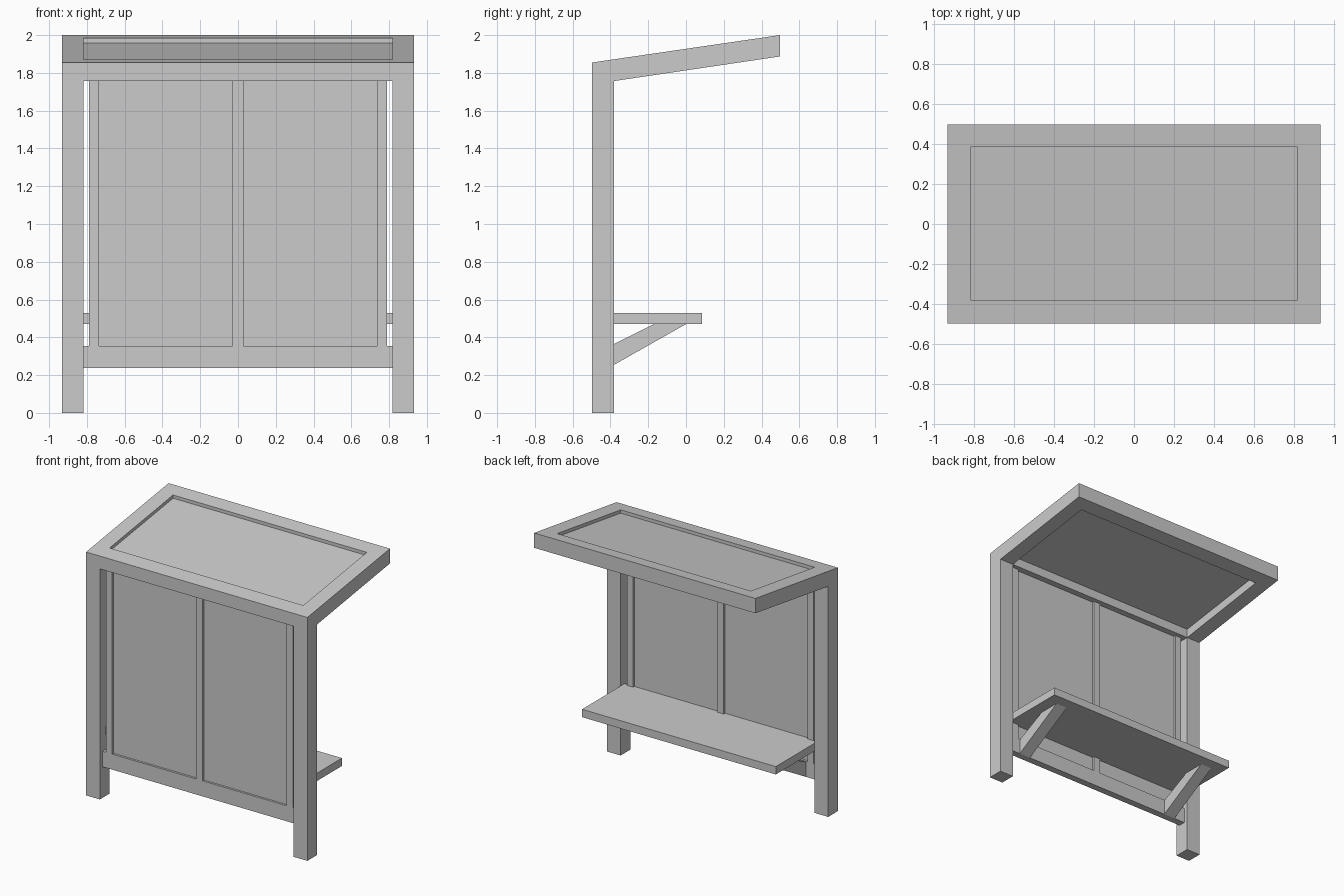
import bpy, bmesh

if "Cube" in bpy.data.objects:
    bpy.data.objects.remove(bpy.data.objects["Cube"])

def prism(name, profile, spans):
    """Extrude a (y, z) profile along x, once per (x0, x1) span."""
    bm = bmesh.new()
    for x0, x1 in spans:
        face = bm.faces.new([bm.verts.new((x0, y, z)) for y, z in profile])
        ext = bmesh.ops.extrude_face_region(bm, geom=[face])
        moved = [v for v in ext["geom"] if isinstance(v, bmesh.types.BMVert)]
        bmesh.ops.translate(bm, verts=moved, vec=(x1 - x0, 0, 0))
    bmesh.ops.recalc_face_normals(bm, faces=bm.faces)
    mesh = bpy.data.meshes.new(name)
    bm.to_mesh(mesh)
    bm.free()
    obj = bpy.data.objects.new(name, mesh)
    bpy.context.collection.objects.link(obj)
    return obj

def rect(y0, y1, z0, z1):
    return [(y0, z0), (y1, z0), (y1, z1), (y0, z1)]

def both(a, b):
    return [(-b, -a), (a, b)]

W, D = 0.933, 0.497          # half width and half depth
INNER, POST_BACK = 0.817, -0.38
EAVE = 1.757                 # underside of the roof at the posts
SLOPE = 0.146

def roof_z(y, drop=0.0):
    return 1.855 + SLOPE * (y + D) - drop

# Two square posts
prism("posts", rect(-D, POST_BACK, 0, EAVE), both(INNER, W))

# Sloping roof frame with its rectangular opening cut out
frame = prism("roof_frame", [(-D, EAVE), (POST_BACK, EAVE), (D, 1.887),
                             (D, 2.0), (-D, 1.855)], [(-W, W)])
cutter = prism("roof_opening_cutter", rect(POST_BACK, 0.385, 1.5, 2.3), [(-INNER, INNER)])
cutter.hide_render = True
cutter.hide_set(True)
cut = frame.modifiers.new("opening", "BOOLEAN")
cut.operation, cut.object, cut.solver = "DIFFERENCE", cutter, "EXACT"

# Thin roof panel recessed in the frame
y0, y1 = POST_BACK, 0.385
prism("roof_panel", [(y0, roof_z(y0, 0.047)), (y1, roof_z(y1, 0.047)),
                     (y1, roof_z(y1, 0.025)), (y0, roof_z(y0, 0.025))], [(-INNER, INNER)])

# Back wall: bottom rail, upright stiles and two thin panels
WALL = (-0.465, -0.412)
prism("bottom_rail", rect(*WALL, 0.237, 0.355), [(-INNER, INNER)])
prism("wall_stiles", rect(*WALL, 0.355, EAVE), both(0.735, 0.788) + [(-0.028, 0.028)])
prism("wall_panels", rect(-0.449, -0.428, 0.355, EAVE), both(0.028, 0.735))

# Bench seat on two slanted brackets
prism("seat", rect(-0.428, 0.085, 0.47, 0.53), [(-INNER, INNER)])
prism("seat_brackets", [(-0.412, 0.237), (0.0, 0.47), (-0.17, 0.47), (-0.412, 0.35)],
      both(0.63, 0.725))
